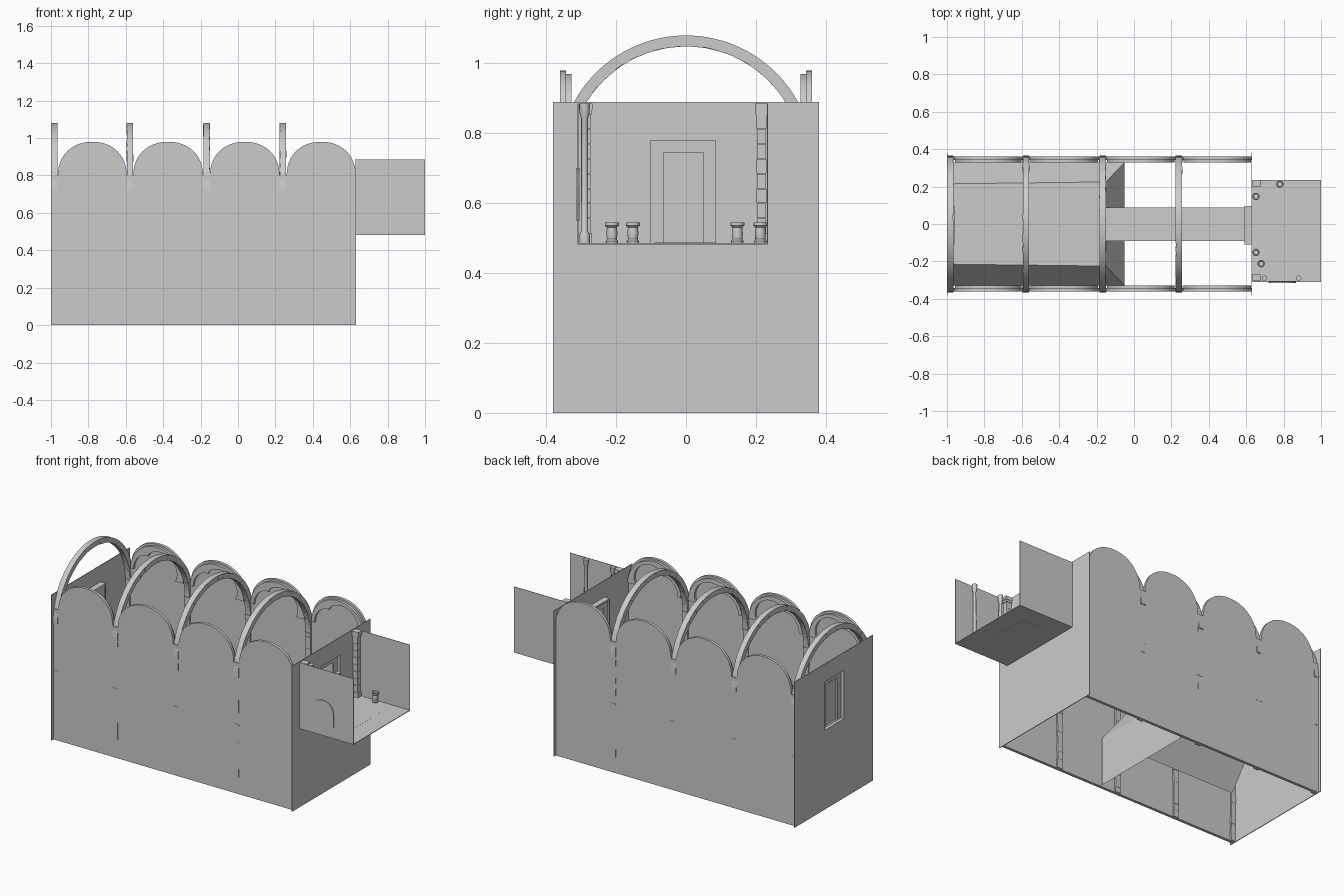
import bpy, bmesh, math, random
from mathutils import Matrix

if "Cube" in bpy.data.objects:
    bpy.data.objects.remove(bpy.data.objects["Cube"])
random.seed(3)


def add_mesh(name, verts, faces, smooth=False):
    me = bpy.data.meshes.new(name)
    me.from_pydata(verts, [], faces)
    bm = bmesh.new()
    bm.from_mesh(me)
    bmesh.ops.recalc_face_normals(bm, faces=bm.faces)
    bm.to_mesh(me)
    bm.free()
    ob = bpy.data.objects.new(name, me)
    bpy.context.collection.objects.link(ob)
    if smooth:
        bpy.ops.object.select_all(action='DESELECT')
        ob.select_set(True)
        bpy.context.view_layer.objects.active = ob
        bpy.ops.object.shade_smooth_by_angle(angle=math.radians(40))
    return ob


BOX = [(0, 1, 3, 2), (4, 6, 7, 5), (0, 4, 5, 1), (2, 3, 7, 6), (0, 2, 6, 4), (1, 5, 7, 3)]


def boxes(name, items):
    """One object from several (x0, x1, y0, y1, z0, z1) boxes."""
    v, f = [], []
    for x0, x1, y0, y1, z0, z1 in items:
        b = len(v)
        v += [(x, y, z) for x in (x0, x1) for y in (y0, y1) for z in (z0, z1)]
        f += [tuple(b + i for i in q) for q in BOX]
    return add_mesh(name, v, f)


def prism(name, pts, y0, y1):
    """Outline in x, z extruded along y."""
    n = len(pts)
    v = [(x, y, z) for y in (y0, y1) for x, z in pts]
    f = [tuple(range(n)), tuple(range(n, 2 * n))]
    f += [(i, (i + 1) % n, n + (i + 1) % n, n + i) for i in range(n)]
    return add_mesh(name, v, f)


def frame(name, outer, inner, x0, x1):
    """Rectangular ring in y, z (y0, y1, z0, z1) extruded along x."""
    def ring(r, x):
        a, b, c, d = r
        return [(x, a, c), (x, b, c), (x, b, d), (x, a, d)]
    v = ring(outer, x0) + ring(inner, x0) + ring(outer, x1) + ring(inner, x1)
    f = []
    for i in range(4):
        j = (i + 1) % 4
        f += [(i, j, 4 + j, 4 + i), (8 + i, 8 + j, 12 + j, 12 + i),
              (i, j, 8 + j, 8 + i), (4 + i, 4 + j, 12 + j, 12 + i)]
    return add_mesh(name, v, f)


def lathe(name, prof, x, y, n=16):
    v = [(x + r * math.cos(2 * math.pi * k / n), y + r * math.sin(2 * math.pi * k / n), z)
         for r, z in prof for k in range(n)]
    f = [(i * n + k, i * n + (k + 1) % n, (i + 1) * n + (k + 1) % n, (i + 1) * n + k)
         for i in range(len(prof) - 1) for k in range(n)]
    f += [tuple(range(n)), tuple(range(len(v) - n, len(v)))]
    return add_mesh(name, v, f, True)


# Bay layout along the hall
BAYS = [(-0.963, -0.595), (-0.56, -0.187), (-0.15, 0.222), (0.26, 0.63)]
RIBS = [(-1.0, -0.965), (-0.595, -0.56), (-0.186, -0.15), (0.222, 0.258)]


def arch(x0, x1, z0, h, n=24):
    c, r = (x0 + x1) / 2, (x1 - x0) / 2
    out = []
    for k in range(n + 1):
        a = math.pi * (1 - k / n)
        s, t = math.cos(a), math.sin(a)
        out.append((c + r * math.copysign(abs(s) ** 0.93, s), z0 + h * max(t, 0) ** 0.93))
    return out


# Scalloped side walls
outline = [(-1, 0), (-1, 0.8)]
for x0, x1 in BAYS:
    outline += arch(x0, x1, 0.8, 0.18)
outline += [(0.63, 0)]
for s, side in ((-1, 'front'), (1, 'back')):
    prism(side + '_wall', outline, s * 0.343, s * 0.36)

# Cusped tracery inside each bay arch
for s, side in ((-1, 'front'), (1, 'back')):
    for b, (x0, x1) in enumerate(BAYS):
        c, r = (x0 + x1) / 2, (x1 - x0) / 2
        v, f, n = [], [], 48
        for k in range(n + 1):
            a = math.pi * (1 - k / n)
            lobe = abs(math.sin(1.5 * (a + math.pi / 3) + math.pi / 2 - math.pi / 2 - math.pi / 2))
            q = 0.66 + 0.20 * lobe ** 0.7
            for m in (0.97, q):
                for y in (0.345, 0.328):
                    v.append((c + r * m * math.cos(a), s * y, 0.795 + 0.18 * m * math.sin(a)))
        for k in range(n):
            i, j = 4 * k, 4 * k + 4
            f += [(i, i + 1, j + 1, j), (i + 1, i + 3, j + 3, j + 1),
                  (i + 3, i + 2, j + 2, j + 3), (i + 2, i, j, j + 2)]
        f += [(0, 1, 3, 2), (4 * n, 4 * n + 1, 4 * n + 3, 4 * n + 2)]
        add_mesh('%s_tracery_%d' % (side, b), v, f)

# Stone ribs: voussoirs over the hall and block pilasters down the walls
for i, (x0, x1) in enumerate(RIBS):
    v, f, n = [], [], 44
    for k in range(n):
        jx, jr = random.uniform(0, 0.0015), random.uniform(0, 0.002)
        b = len(v)
        for x in (x0 + jx, x1 - jx):
            for a in (math.pi * k / n, math.pi * (k + 1) / n):
                for r in (0.333 + jr, 0.365):
                    v.append((x, r * math.cos(a), 0.715 + r * math.sin(a)))
        f += [tuple(b + t for t in q) for q in BOX]
    add_mesh('rib_arch_%d' % i, v, f)
    stones = []
    for s in (-1, 1):
        z = 0
        while z < 0.714:
            z1 = min(z + random.uniform(0.03, 0.055), 0.715)
            jx, d = random.uniform(0, 0.002), random.uniform(0.331, 0.335)
            y0, y1 = sorted((s * d, s * 0.3605))
            stones.append((x0 + jx, x1 - jx, y0, y1, z, z1))
            z = z1
        for zc in (0.42, 0.715):
            y0, y1 = sorted((s * 0.329, s * 0.362))
            stones.append((x0, x1, y0, y1, zc - 0.004, zc + 0.004))
    boxes('rib_pilasters_%d' % i, stones)

# End walls with stepped doorways
WALL, DOOR = (-0.38, 0.38, 0, 0.89), (-0.1, 0.085, 0.485, 0.78)
TRIM, LEAF = (-0.11, 0.095, 0.475, 0.79), (-0.065, 0.05, 0.487, 0.745)
for name, x, d in (('left', -1.0, 1), ('right', 0.632, -1)):
    frame(name + '_end_wall', WALL, DOOR, x, x + 0.004 * d)
    frame(name + '_door_trim', TRIM, DOOR, x + 0.004 * d, x + 0.04 * d)
    frame(name + '_door_step', DOOR, LEAF, x + 0.02 * d, x + 0.03 * d)
boxes('left_door_leaf', [(-0.966, -0.963, -0.1, 0.085, 0.485, 0.78)])

# Raised hall floor: hollow, sloped sides, hipped end with a vertical face
T = 0.45
add_mesh('raised_floor',
         [(-0.97, -0.33, 0.29), (-0.97, -0.215, T), (-0.97, 0.215, T), (-0.97, 0.33, 0.29),
          (-0.05, -0.33, 0.29), (-0.15, -0.225, T), (-0.15, 0.225, T), (-0.05, 0.33, 0.29),
          (-0.05, -0.33, 0), (-0.05, 0.33, 0)],
         [(0, 1, 5, 4), (1, 2, 6, 5), (2, 3, 7, 6), (4, 5, 6, 7), (4, 7, 9, 8)])
# Walkway to the side room
add_mesh('walkway', [(x, y, z + dz) for x, z in ((-0.16, T), (0.63, 0.485))
                     for y in (-0.09, 0.087) for dz in (-0.012, 0.002)], BOX)

# Side room: floor, two walls, inlaid floor rectangle
boxes('room_floor', [(0.63, 1, -0.31, 0.235, 0.482, 0.486)])
boxes('room_front_wall', [(0.63, 1, -0.31, -0.307, 0.485, 0.885)])
boxes('room_back_wall', [(0.63, 1, 0.232, 0.235, 0.485, 0.885)])
boxes('floor_inlay', [(0.74, 0.885, -0.138, 0.122, 0.4815, 0.4865)])

# Arched niche and its slim columns on the front room wall
prism('arched_niche', [(0.72, 0.55)] + arch(0.72, 0.865, 0.63, 0.07, 14) + [(0.865, 0.55)],
      -0.315, -0.304)
for k, x in enumerate((0.698, 0.88)):
    lathe('slim_column_%d' % k,
          [(0.015, 0.485), (0.015, 0.51), (0.01, 0.52), (0.009, 0.84), (0.014, 0.855),
           (0.015, 0.885)], x, -0.29, 12)

# Stone corner pillars with base and capital
for k, yc in enumerate((-0.287, 0.216)):
    st = [(0.633, 0.674, yc - 0.018, yc + 0.018, 0.486, 0.515)]
    for m in range(8):
        z, j = 0.515 + m * 0.0425, random.uniform(0, 0.002)
        st.append((0.635, 0.669 - j, yc - 0.015 + j, yc + 0.015 - j, z, z + 0.041))
    st += [(0.633, 0.672, yc - 0.017, yc + 0.017, 0.853, 0.868),
           (0.633, 0.676, yc - 0.019, yc + 0.019, 0.866, 0.886)]
    boxes('corner_pillar_%d' % k, st)

# Pots
for k, (x, y) in enumerate(((0.652, 0.147), (0.78, 0.213), (0.652, -0.152), (0.68, -0.212))):
    lathe('pot_%d' % k,
          [(0.017, 0.486), (0.018, 0.492), (0.014, 0.497), (0.016, 0.515), (0.014, 0.53),
           (0.02, 0.536), (0.02, 0.545), (0.015, 0.545), (0.013, 0.535)], x, y)
